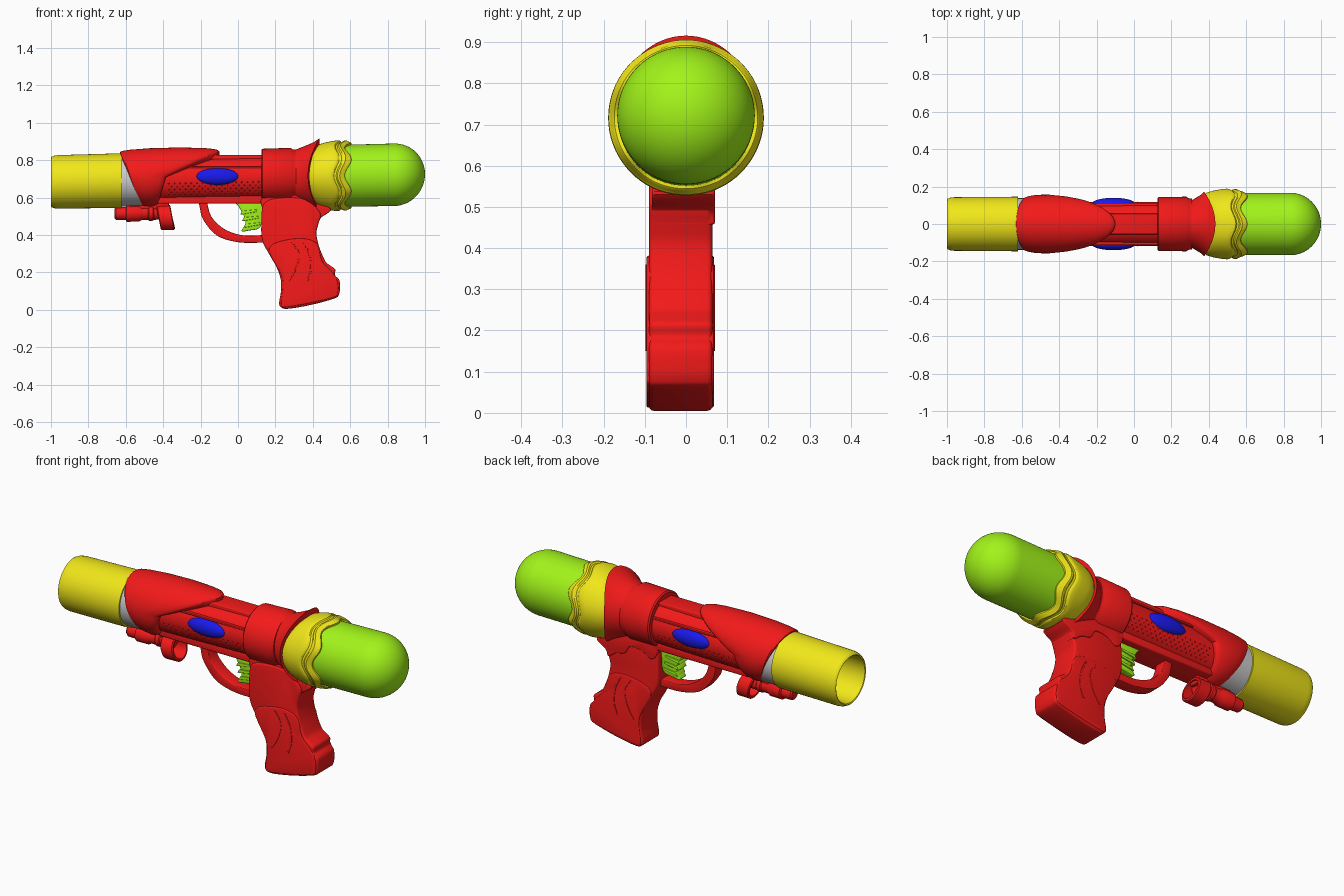
import bpy, bmesh
from math import sin, cos, pi, radians, sqrt
from mathutils import Vector, Matrix


def material(name, rgb):
    m = bpy.data.materials.new(name)
    m.diffuse_color = (*rgb, 1)
    return m


RED = material("red", (0.9, 0.01, 0.01))
YELLOW = material("yellow", (0.88, 0.8, 0.01))
GREEN = material("green", (0.36, 0.9, 0.01))
BLUE = material("blue", (0.01, 0.01, 0.85))


def finish(name, bm, mat, angle=35):
    bmesh.ops.remove_doubles(bm, verts=bm.verts, dist=1e-5)
    bmesh.ops.recalc_face_normals(bm, faces=bm.faces)
    me = bpy.data.meshes.new(name)
    bm.to_mesh(me)
    bm.free()
    ob = bpy.data.objects.new(name, me)
    bpy.context.collection.objects.link(ob)
    if mat:
        me.materials.append(mat)
    bpy.ops.object.select_all(action='DESELECT')
    bpy.context.view_layer.objects.active = ob
    ob.select_set(True)
    bpy.ops.object.shade_smooth_by_angle(angle=radians(angle))
    return ob


def axis_z(x):
    # the barrel axis rises slightly toward the tank
    return 0.703 + 0.02 * x


def sleeve(name, prof, mat, x0=lambda p: 0, x1=lambda p: 1, dz=0.0, sy=1.0, n=72):
    """Turned part along x; prof is (t, radius), ends may vary with the angle from the top."""
    bm = bmesh.new()
    rows = []
    for t, r in prof:
        row = []
        for i in range(n):
            p = 2 * pi * i / n
            x = x0(p) + (x1(p) - x0(p)) * t
            xm = x if r > 0 else x0(0) + (x1(0) - x0(0)) * t
            row.append(bm.verts.new((xm, r * sin(p) * sy, axis_z(xm) + dz + r * cos(p))))
        rows.append(row)
    for a, b in zip(rows, rows[1:]):
        for i in range(n):
            j = (i + 1) % n
            bm.faces.new((a[i], a[j], b[j], b[i]))
    return finish(name, bm, mat)


def spline(pts, k=4, closed=True):
    v = [Vector(p) for p in pts]
    n = len(v)
    out = []
    for i in range(n if closed else n - 1):
        q = [v[(i + d) % n] if closed else v[min(max(i + d, 0), n - 1)] for d in (-1, 0, 1, 2)]
        for s in range(k):
            t = s / k
            out.append(0.5 * (2 * q[1] + (q[2] - q[0]) * t + (2 * q[0] - 5 * q[1] + 4 * q[2] - q[3]) * t * t
                              + (3 * q[1] - q[0] - 3 * q[2] + q[3]) * t ** 3))
    if not closed:
        out.append(v[-1])
    return out


def slab(name, pts, y0, y1, mat, bevel=0.01):
    """Side profile (x, z) extruded from y0 to y1 with rounded edges."""
    bm = bmesh.new()
    f = bm.faces.new([bm.verts.new((p[0], y0, p[1])) for p in pts])
    ext = bmesh.ops.extrude_face_region(bm, geom=[f])
    bmesh.ops.translate(bm, vec=(0, y1 - y0, 0),
                        verts=[g for g in ext['geom'] if isinstance(g, bmesh.types.BMVert)])
    bmesh.ops.recalc_face_normals(bm, faces=bm.faces)
    edges = [e for e in bm.edges if e.calc_face_angle(0) > radians(42)]
    bmesh.ops.bevel(bm, geom=edges, offset=bevel, segments=3, profile=0.5, affect='EDGES', clamp_overlap=True)
    return finish(name, bm, mat)


def box_pts(xa, xb, za, zb):
    return [(xa, za), (xb, za), (xb, zb), (xa, zb)]


# nozzle: hollow tube with a rounded mouth, and the grey collar behind it
sleeve("nozzle", [(-0.63, 0), (-0.63, 0.12), (-0.99, 0.122), (-0.997, 0.124), (-1.0, 0.129), (-0.996, 0.135),
                  (-0.985, 0.140), (-0.965, 0.143), (-0.62, 0.146), (-0.62, 0)], YELLOW)
sleeve("collar", [(-0.64, 0), (-0.64, 0.138), (-0.45, 0.138), (-0.45, 0)], None)

# main barrel
sleeve("barrel", [(-0.5, 0), (-0.5, 0.118), (0.2, 0.118), (0.2, 0)], RED)
slab("barrel_top_rail", box_pts(-0.3, 0.15, 0.75, 0.827), -0.055, 0.055, RED, 0.006)
slab("barrel_keel", box_pts(-0.43, 0.15, 0.567, 0.61), -0.07, 0.07, RED, 0.008)
for side in (-1, 1):
    slab("barrel_side_rail", box_pts(-0.3, 0.15, 0.757, 0.768),
         *sorted((side * 0.08, side * 0.112)), RED, 0.003)

# swept shroud over the front of the barrel
sleeve("shroud", [(0, 0.12), (0, 0.138), (0.015, 0.144), (0.1, 0.15), (0.3, 0.156), (0.6, 0.157), (0.85, 0.151),
                  (0.95, 0.145), (0.985, 0.139), (1, 0.13), (1, 0.1)], RED,
       x0=lambda p: -0.577 - 0.053 * cos(p),
       x1=lambda p: -0.385 + (0.285 if cos(p) > 0 else 0.04) * cos(p), dz=0.014)

# diamond knurling on the lower sides of the barrel
bm = bmesh.new()
for side in (-1, 1):
    for row in range(5):
        for i in range(17):
            x = -0.37 + 0.03 * i + 0.015 * (row % 2)
            a = radians(100 + 8 * row)
            pos = (x, side * 0.118 * sin(a), axis_z(x) + 0.118 * cos(a))
            rot = Matrix.Rotation(-side * a, 4, 'X')
            bmesh.ops.create_cone(bm, segments=4, radius1=0.015, radius2=0, depth=0.006,
                                  matrix=Matrix.Translation(pos) @ rot)
finish("knurling", bm, RED, 10)

# blue oval badges
for side in (-1, 1):
    bm = bmesh.new()
    bmesh.ops.create_uvsphere(bm, u_segments=40, v_segments=20, radius=1,
                              matrix=Matrix.Translation((-0.11, side * 0.108, 0.712))
                              @ Matrix.Diagonal((0.116, 0.032, 0.045, 1)))
    finish("oval_badge", bm, BLUE)

# rear collar and flared flange
sleeve("rear_collar", [(0.125, 0), (0.125, 0.137), (0.132, 0.144), (0.28, 0.146), (0.292, 0.138), (0.31, 0.135),
                       (0.31, 0)], RED, dz=0.011)
sleeve("rear_flange", [(0, 0), (0, 0.134), (0.15, 0.139), (0.5, 0.158), (0.8, 0.177), (1, 0.196), (1, 0.15),
                       (1, 0)], RED, x0=lambda p: 0.285,
       x1=lambda p: 0.405 + 0.03 * cos(2 * p), dz=0.008, sy=0.88)

# tank band with wavy raised lips
sleeve("tank_band", [(0, 0.12), (0, 0.160), (0.05, 0.168), (0.25, 0.179), (0.5, 0.187), (0.62, 0.189), (0.67, 0.187),
                     (0.70, 0.181), (0.76, 0.180), (0.80, 0.187), (0.86, 0.188), (0.90, 0.182), (0.98, 0.178),
                     (1, 0.174), (1, 0.155)], YELLOW,
       x0=lambda p: 0.40 + 0.02 * cos(2 * p), x1=lambda p: 0.588 + 0.018 * cos(6 * p), dz=0.003)

# water tank with a domed end
dome = [(0.835 + 0.165 * sin(a), 0.167 * cos(a)) for a in [pi / 2 * i / 16 for i in range(16)]]
sleeve("tank", [(0.45, 0), (0.45, 0.165)] + dome + [(1.0, 0)], GREEN, dz=0.002)

# grip
grip = [(0.14, 0.57), (0.125, 0.46), (0.13, 0.37), (0.165, 0.30), (0.205, 0.23), (0.228, 0.165), (0.23, 0.10),
        (0.22, 0.04), (0.228, 0.016), (0.265, 0.005), (0.39, 0.026), (0.515, 0.06), (0.54, 0.082), (0.545, 0.12),
        (0.541, 0.16), (0.518, 0.185), (0.52, 0.215), (0.495, 0.235), (0.47, 0.255), (0.448, 0.30), (0.43, 0.35),
        (0.419, 0.41), (0.43, 0.46), (0.44, 0.52), (0.36, 0.59), (0.24, 0.60)]
slab("grip", spline(grip), -0.090, 0.064, RED, 0.012)
lower = [(0.166, 0.33), (0.23, 0.19), (0.24, 0.12), (0.231, 0.03), (0.27, 0.015), (0.5, 0.062), (0.533, 0.09),
         (0.532, 0.15), (0.505, 0.2), (0.45, 0.26), (0.415, 0.36), (0.3, 0.38)]
slab("grip_panel", spline(lower), -0.096, 0.068, RED, 0.008)

# saddle joining grip and body
saddle = [(0.135, 0.60), (0.135, 0.535), (0.17, 0.51), (0.22, 0.54), (0.29, 0.545), (0.325, 0.50), (0.38, 0.485),
          (0.425, 0.455), (0.44, 0.49), (0.495, 0.53), (0.46, 0.56), (0.32, 0.62)]
slab("grip_saddle", spline(saddle), -0.083, 0.070, RED, 0.012)

# flowing ribs on the grip sides
for y in (-0.095, 0.067):
    for k in range(2):
        path = [(0.29 + 0.06 * k, 0.36), (0.325 + 0.055 * k, 0.30), (0.31 + 0.08 * k, 0.22), (0.27 + 0.1 * k, 0.15)]
        c = spline(path, 6, False)
        slab("grip_rib", [(p.x - 0.004, p.y) for p in c] + [(p.x + 0.004, p.y) for p in reversed(c)],
             y - 0.003, y + 0.003, RED, 0.001)

# trigger guard
outer = spline([(-0.21, 0.585), (-0.205, 0.55), (-0.185, 0.48), (-0.11, 0.395), (0.01, 0.36), (0.15, 0.36)], 5, False)
inner = spline([(-0.165, 0.585), (-0.16, 0.55), (-0.137, 0.49), (-0.07, 0.43), (0.025, 0.398), (0.15, 0.40)], 5, False)
slab("trigger_guard", outer + inner[::-1], -0.035, 0.035, RED, 0.01)

# trigger with stepped side ridges
trigger = [(-0.005, 0.58), (0.005, 0.55), (0.03, 0.505), (0.04, 0.46), (0.018, 0.42), (0.06, 0.424), (0.115, 0.437),
           (0.13, 0.49), (0.14, 0.58)]
slab("trigger", spline(trigger), -0.03, 0.03, GREEN, 0.006)
for k in range(3):
    z = 0.45 + 0.035 * k
    x = 0.028 - 0.008 * k
    slab("trigger_ridge", [(x, z - 0.012), (x + 0.09, z + 0.004), (x + 0.09, z + 0.016), (x + 0.01, z + 0.008)],
         -0.036, 0.036, GREEN, 0.003)

# small under-barrel with hanging ring
sleeve("under_barrel", [(-0.66, 0), (-0.66, 0.026), (-0.652, 0.033), (-0.60, 0.035), (-0.595, 0.045), (-0.53, 0.045),
                        (-0.515, 0.037), (-0.48, 0.037), (-0.475, 0.042), (-0.455, 0.042), (-0.45, 0.037),
                        (-0.39, 0.037), (-0.39, 0)], RED, dz=-0.176, n=40)
sleeve("under_ring", [(0, 0.052), (0, 0.062), (0.06, 0.067), (0.94, 0.067), (1, 0.062), (1, 0.052), (0, 0.052)], RED,
       x0=lambda p: -0.425 - 0.012 * cos(p), x1=lambda p: -0.35 - 0.012 * cos(p), dz=-0.202, n=40)
slab("under_mount", box_pts(-0.58, -0.37, 0.53, 0.59), -0.028, 0.028, RED, 0.006)
